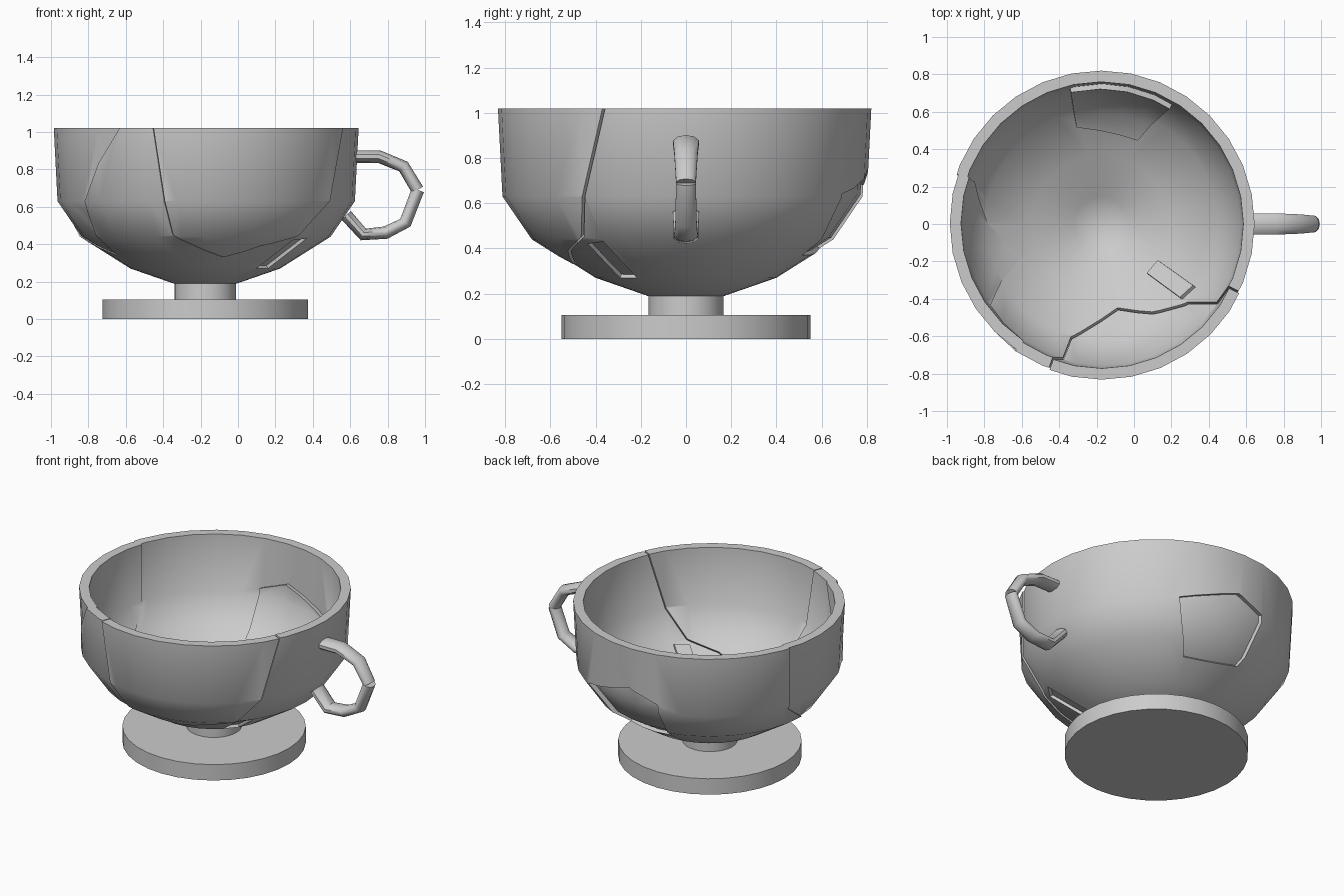
import bpy, bmesh, math
from mathutils import Vector

if "Cube" in bpy.data.objects:
    bpy.data.objects.remove(bpy.data.objects["Cube"])

CX = -0.175          # axis of the cup
SEG = 32
OUTER = [(0.17, 0.19), (0.40, 0.27), (0.67, 0.44), (0.80, 0.63), (0.82, 1.02)]
INNER = [(0.76, 1.02), (0.745, 0.65), (0.62, 0.48), (0.37, 0.32), (0.145, 0.24), (0.10, 0.21)]


def finish(name, bm):
    bmesh.ops.recalc_face_normals(bm, faces=bm.faces[:])
    me = bpy.data.meshes.new(name)
    bm.to_mesh(me)
    bm.free()
    ob = bpy.data.objects.new(name, me)
    bpy.context.collection.objects.link(ob)
    return ob


def smooth(ob, angle=42):
    bpy.ops.object.select_all(action='DESELECT')
    ob.select_set(True)
    bpy.context.view_layer.objects.active = ob
    bpy.ops.object.shade_smooth_by_angle(angle=math.radians(angle))


def skin(bm, rings):
    """Join consecutive vertex rings with quads and cap both ends."""
    n = len(rings[0])
    for a, b in zip(rings, rings[1:]):
        for i in range(n):
            j = (i + 1) % n
            bm.faces.new((a[i], a[j], b[j], b[i]))
    bm.faces.new(rings[0])
    bm.faces.new(rings[-1])


def lathe(name, profile):
    bm = bmesh.new()
    rings = []
    for r, z in profile:
        rings.append([bm.verts.new((CX + r * math.cos(2 * math.pi * i / SEG),
                                    r * math.sin(2 * math.pi * i / SEG), z)) for i in range(SEG)])
    skin(bm, rings)
    return finish(name, bm)


def radius_at(z):
    for (r0, z0), (r1, z1) in zip(OUTER, OUTER[1:]):
        if z <= z1:
            return r0 + (r1 - r0) * (z - z0) / (z1 - z0)
    return OUTER[-1][0]


def wedge(name, outline):
    """Radial cutter through an outline given as (angle in degrees, height)."""
    c = Vector((CX, 0, 0.9))
    pts = []
    for a, z in outline:
        r, t = radius_at(z), math.radians(a)
        pts.append(Vector((r * math.cos(t), r * math.sin(t), z - 0.9)))
    mid = sum(pts, Vector()) / len(pts)
    bm = bmesh.new()
    near = [bm.verts.new(c + p * 0.6) for p in pts]
    far = [bm.verts.new(c + p * 3) for p in pts]
    n = len(pts)
    for ring, s in ((near, 0.6), (far, 3)):
        tip = bm.verts.new(c + mid * s)
        for i in range(n):
            bm.faces.new((ring[i], ring[(i + 1) % n], tip))
    for i in range(n):
        j = (i + 1) % n
        bm.faces.new((near[i], near[j], far[j], far[i]))
    ob = finish(name, bm)
    ob.hide_render = True
    return ob


def cut(ob, cutter, op):
    mod = ob.modifiers.new("cut", 'BOOLEAN')
    mod.operation, mod.solver, mod.object = op, 'EXACT', cutter
    bpy.context.view_layer.update()
    deps = bpy.context.evaluated_depsgraph_get()
    me = bpy.data.meshes.new_from_object(ob.evaluated_get(deps))
    ob.modifiers.clear()
    ob.data = me


# bowl with a thick wall
bowl = lathe("bowl", OUTER + INNER)

# broken pieces: outline and small shift
SHARDS = {
    "front_shard": ([(-110, 1.3), (-110, 1.02), (-106, .63), (-105, .45), (-79, .33), (-60, .39),
                     (-42, .45), (-34, .63), (-26, 1.02), (-26, 1.3)], (0.003, -0.012, 0)),
    "left_shard": ([(-199, 1.3), (-199, 1.02), (-198, .6), (-180, .44), (-157, .34), (-150, .46),
                    (-144, .63), (-135, .83), (-124, 1.02), (-124, 1.3)], (0.010, 0.004, 0)),
    "back_shard": ([(103, .40), (102, .68), (88, .75), (60, .64), (67, .37)], (-0.006, -0.028, 0.008)),
    "lower_chip": ([(-33, .27), (-34, .43), (-43, .42), (-47, .27)], (-0.008, 0.008, 0.015)),
}
for name, (outline, shift) in SHARDS.items():
    cutter = wedge(name + "_cutter", outline)
    piece = bowl.copy()
    piece.data = bowl.data.copy()
    piece.name = name
    bpy.context.collection.objects.link(piece)
    cut(piece, cutter, 'INTERSECT')
    cut(bowl, cutter, 'DIFFERENCE')
    bpy.data.objects.remove(cutter)
    piece.location = shift
    smooth(piece)
smooth(bowl)

# round foot and short stem
smooth(lathe("foot", [(0.55, 0), (0.55, 0.105), (0.165, 0.105), (0.165, 0.2)]))


def handle(name, path, widths):
    bm = bmesh.new()
    rings = []
    for k, (x, z) in enumerate(path):
        a, b = path[max(k - 1, 0)], path[min(k + 1, len(path) - 1)]
        t = Vector((b[0] - a[0], 0, b[1] - a[1])).normalized()
        side = Vector((t.z, 0, -t.x))
        ring = []
        for i in range(10):
            u = 2 * math.pi * i / 10
            ring.append(bm.verts.new(Vector((x, 0, z)) + side * 0.034 * math.cos(u)
                                     + Vector((0, widths[k] * math.sin(u), 0))))
        rings.append(ring)
    skin(bm, rings)
    smooth(finish(name, bm), 50)


# handle snapped in two
handle("handle_upper", [(.60, .868), (.755, .868), (.885, .815), (.96, .69)], [.06, .06, .054, .046])
handle("handle_lower", [(.962, .69), (.895, .515), (.79, .462), (.67, .452), (.578, .555)],
       [.046, .05, .054, .058, .06])
